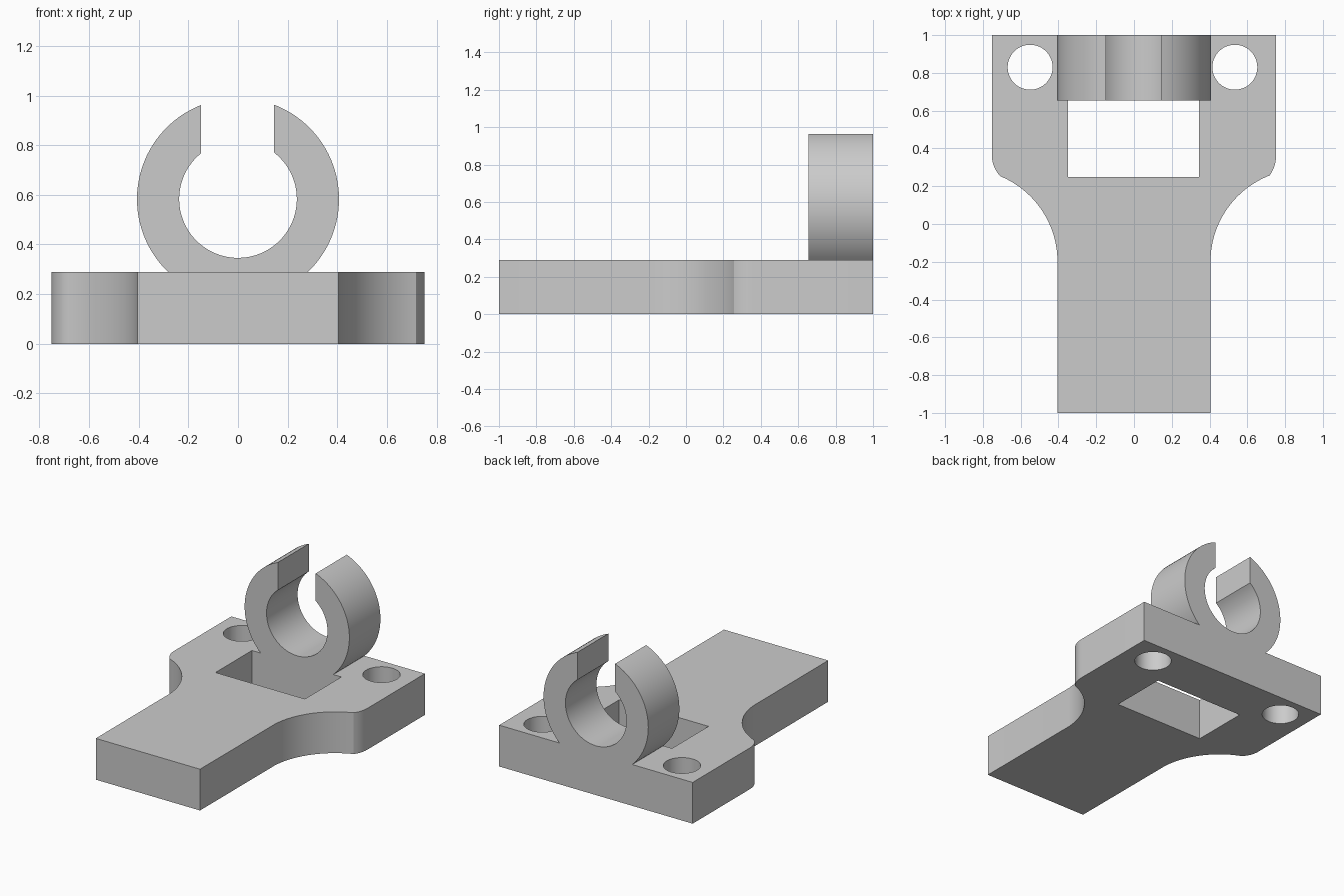
import bpy, bmesh
from math import sin, cos, acos, asin, atan2, sqrt, pi
from mathutils import Matrix

cube = bpy.data.objects.get("Cube")
if cube:
    bpy.data.objects.remove(cube, do_unlink=True)

TOP = 0.29          # plate thickness
CLIP_Y = 0.655      # front face of the clip and back wall of the window

grey = bpy.data.materials.new("light_grey")
grey.use_nodes = True
color = (0.6, 0.6, 0.6, 1)
grey.diffuse_color = color
grey.node_tree.nodes["Principled BSDF"].inputs["Base Color"].default_value = color


def arc(cx, cy, r, start, end, steps):
    angles = [start + (end - start) * i / steps for i in range(steps + 1)]
    return [(cx + r * cos(a), cy + r * sin(a)) for a in angles]


def prism(name, points, offset, matrix=Matrix()):
    """Extrude a flat outline into a closed solid."""
    bm = bmesh.new()
    face = bm.faces.new([bm.verts.new(p) for p in points])
    new = bmesh.ops.extrude_face_region(bm, geom=[face])["geom"]
    bmesh.ops.translate(bm, vec=offset,
                        verts=[v for v in new if isinstance(v, bmesh.types.BMVert)])
    bm.transform(matrix)
    bmesh.ops.recalc_face_normals(bm, faces=bm.faces)
    mesh = bpy.data.meshes.new(name)
    bm.to_mesh(mesh)
    bm.free()
    mesh.materials.append(grey)
    obj = bpy.data.objects.new(name, mesh)
    bpy.context.collection.objects.link(obj)
    return obj


def select(obj):
    bpy.ops.object.select_all(action='DESELECT')
    obj.select_set(True)
    bpy.context.view_layer.objects.active = obj


def cut(target, outline):
    """Punch an outline through the full plate thickness."""
    cutter = prism("cutter", [(x, y, -0.1) for x, y in outline], (0, 0, TOP + 0.2))
    cutter.hide_render = True
    mod = target.modifiers.new("cut", 'BOOLEAN')
    mod.operation, mod.solver, mod.object = 'DIFFERENCE', 'EXACT', cutter
    select(target)
    bpy.ops.object.modifier_apply(modifier=mod.name)
    bpy.data.objects.remove(cutter, do_unlink=True)


def plate_side(corner_x):
    """Handle edge, concave shoulder, rounded corner and flange edge."""
    cx, cy, r, edge, edge_y = 0.895, -0.2, 0.49, 0.752, 0.36
    pts = [(0.405, -1)]
    pts += arc(cx, cy, r, pi - asin(0.025 / r), acos((corner_x - cx) / r), 24)
    dx, dy = edge - pts[-1][0], edge_y - pts[-1][1]
    fillet = (dx * dx + dy * dy) / (2 * dx)
    pts += arc(edge - fillet, edge_y, fillet, -asin(dy / fillet), 0, 6)[1:]
    return pts + [(edge, 1)]


# Base plate with window and two screw holes
right = [(-x, y) for x, y in plate_side(0.706)]
outline = plate_side(0.718) + right[::-1]
plate = prism("base_plate", [(x, y, 0) for x, y in outline], (0, 0, TOP))
cut(plate, [(-0.35, 0.25), (0.345, 0.25), (0.345, CLIP_Y), (-0.35, CLIP_Y)])
for x in (-0.55, 0.534):
    cut(plate, arc(x, 0.83, 0.119, 0, 2 * pi, 48)[:-1])

# Open ring clip standing on the back of the plate
OUTER, INNER, MID_Z, SLOT_L, SLOT_R = 0.407, 0.237, 0.583, 0.145, -0.149
foot = asin((TOP - MID_Z) / OUTER)
profile = arc(0, MID_Z, OUTER, foot, acos(SLOT_L / OUTER), 32)
profile += arc(0, MID_Z, INNER, acos(SLOT_L / INNER), acos(SLOT_R / INNER) - 2 * pi, 64)
profile += arc(0, MID_Z, OUTER, acos(SLOT_R / OUTER), pi - foot, 32)
clip = prism("ring_clip", [(x, CLIP_Y, z) for x, z in profile], (0, 1 - CLIP_Y, 0))

for obj in (plate, clip):
    select(obj)
    bpy.ops.object.shade_smooth_by_angle()
